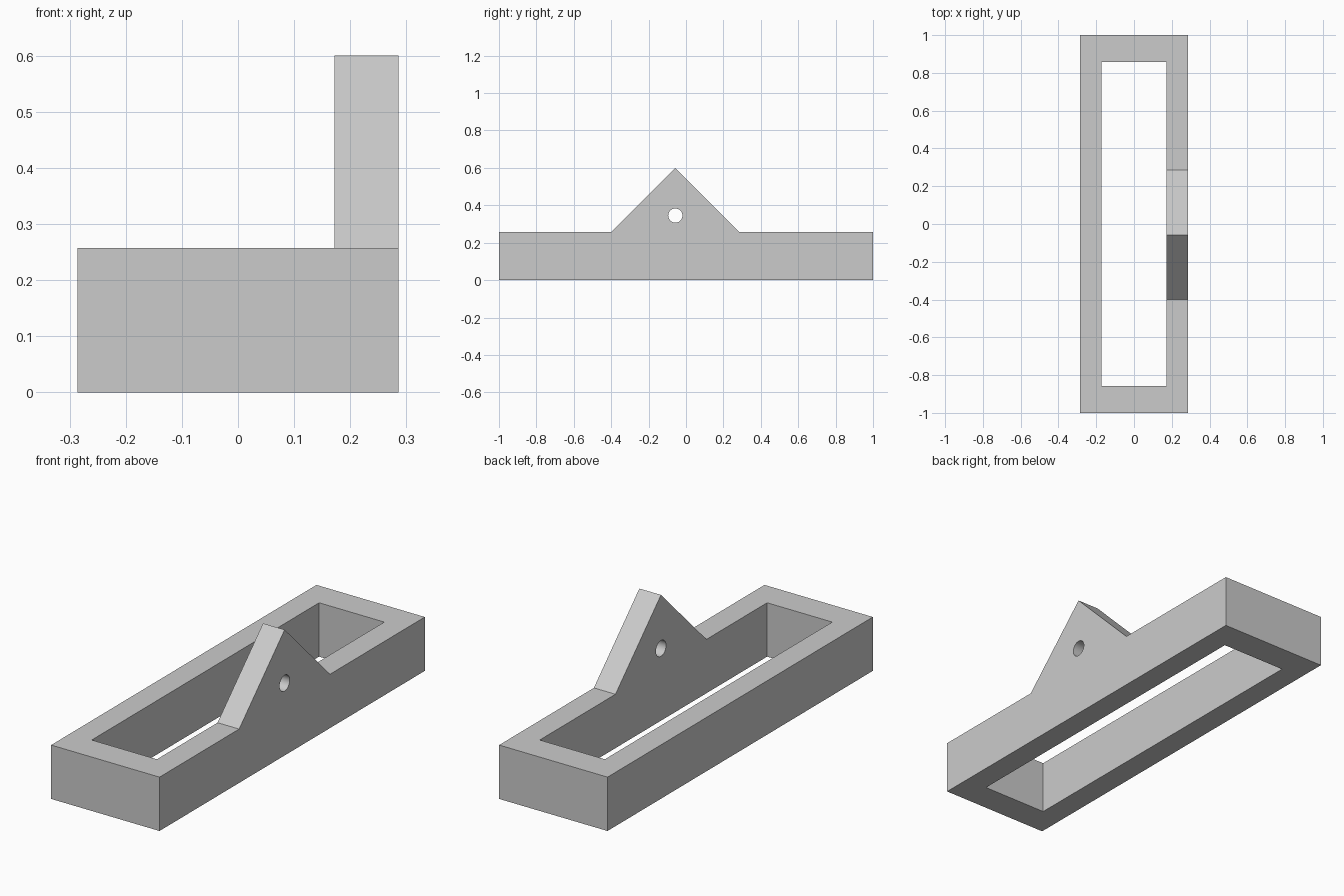
import bpy
import bmesh
import math
from mathutils import Vector

if "Cube" in bpy.data.objects:
    bpy.data.objects.remove(bpy.data.objects["Cube"], do_unlink=True)

GREY = (0.6, 0.6, 0.6, 1.0)
grey = bpy.data.materials.new("plain_grey")
grey.use_nodes = True
grey.diffuse_color = GREY
grey.node_tree.nodes["Principled BSDF"].inputs["Base Color"].default_value = GREY


def prism(name, outline, depth):
    """Extrude a closed outline of 3D points along the depth vector."""
    bm = bmesh.new()
    face = bm.faces.new([bm.verts.new(p) for p in outline])
    top = bmesh.ops.extrude_face_region(bm, geom=[face], use_keep_orig=True)
    moved = [v for v in top["geom"] if isinstance(v, bmesh.types.BMVert)]
    bmesh.ops.translate(bm, verts=moved, vec=Vector(depth))
    bmesh.ops.recalc_face_normals(bm, faces=bm.faces)
    mesh = bpy.data.meshes.new(name)
    bm.to_mesh(mesh)
    bm.free()
    mesh.materials.append(grey)
    obj = bpy.data.objects.new(name, mesh)
    bpy.context.collection.objects.link(obj)
    return obj


def rectangle(x, y, z):
    return [(-x, -y, z), (x, -y, z), (x, y, z), (-x, y, z)]


def cut(obj, cutter):
    """Subtract the cutter, bake the result and discard the cutter."""
    cutter.hide_render = True
    mod = obj.modifiers.new("cut", "BOOLEAN")
    mod.operation = "DIFFERENCE"
    mod.solver = "EXACT"
    mod.object = cutter
    bpy.context.view_layer.objects.active = obj
    bpy.ops.object.modifier_apply(modifier=mod.name)
    bpy.data.objects.remove(cutter, do_unlink=True)


HALF_W, HEIGHT, WALL_X = 0.286, 0.257, 0.114
INNER_X = HALF_W - WALL_X
LUG_Y, LUG_HALF, LUG_TOP = -0.057, 0.343, 0.6

# Rectangular frame with an open middle
frame = prism("frame", rectangle(HALF_W, 1.0, 0), (0, 0, HEIGHT))
cut(frame, prism("opening_cutter", rectangle(INNER_X, 0.857, -0.1), (0, 0, 0.5)))

# Triangular lug standing on the left rail
lug = prism("triangular_lug", [
    (INNER_X, LUG_Y - LUG_HALF, HEIGHT),
    (INNER_X, LUG_Y + LUG_HALF, HEIGHT),
    (INNER_X, LUG_Y, LUG_TOP),
], (WALL_X, 0, 0))

# Round pin hole through the lug
SIDES, RADIUS, HOLE_Z = 32, 0.038, 0.345
angles = [math.tau * i / SIDES for i in range(SIDES)]
hole = prism("hole_cutter", [
    (0, LUG_Y + RADIUS * math.cos(a), HOLE_Z + RADIUS * math.sin(a)) for a in angles
], (0.5, 0, 0))
cut(lug, hole)

# Smooth the hole wall, keep the edges sharp
bpy.ops.object.select_all(action="DESELECT")
lug.select_set(True)
bpy.context.view_layer.objects.active = lug
bpy.ops.object.shade_smooth_by_angle(angle=math.radians(30))
